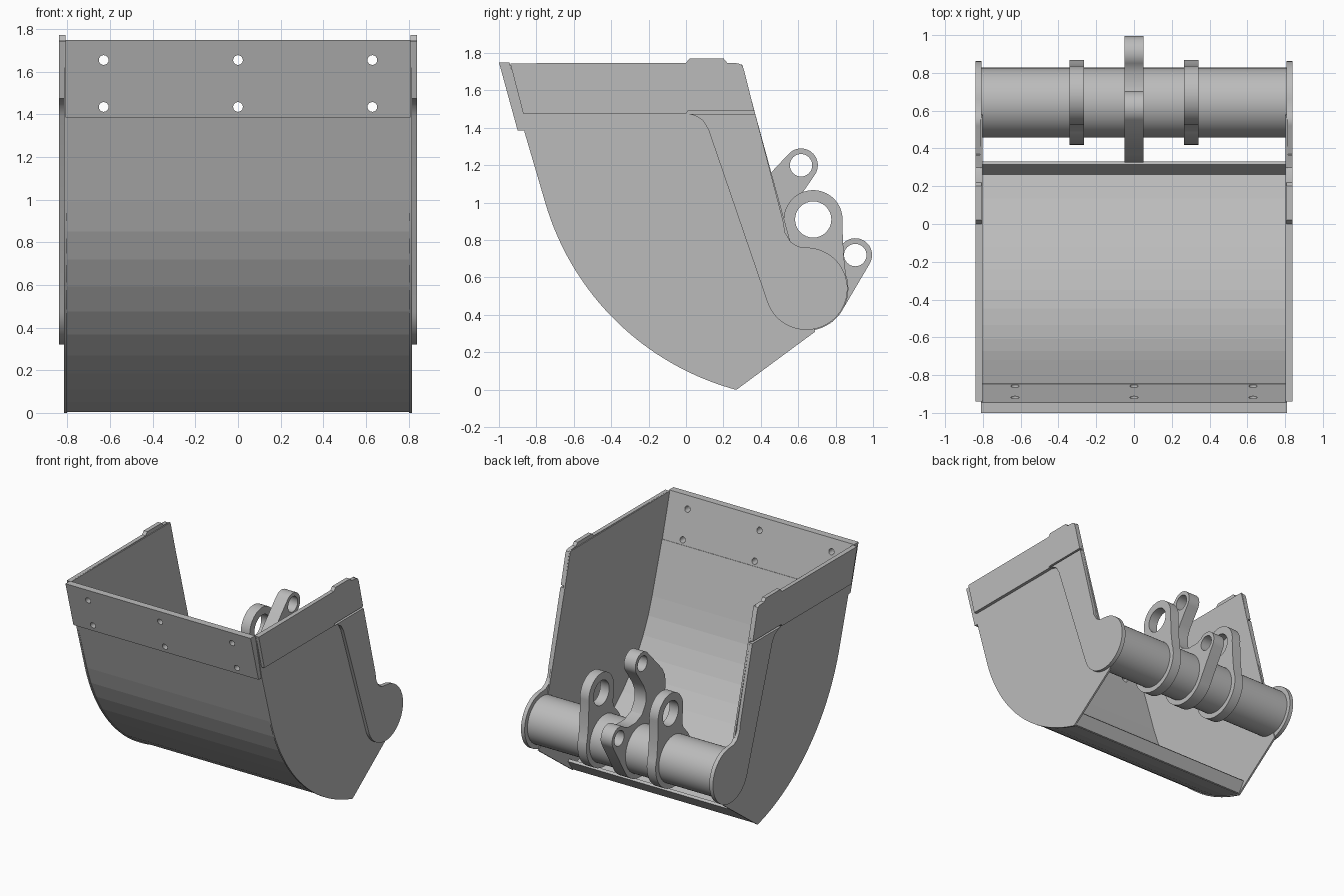
import bpy, bmesh, math
from mathutils import Matrix

old = bpy.data.objects.get("Cube")
if old:
    bpy.data.objects.remove(old, do_unlink=True)

steel = bpy.data.materials.new("grey steel")
steel.use_nodes = True
GREY = (0.5, 0.5, 0.5, 1)
steel.diffuse_color = GREY
steel.node_tree.nodes["Principled BSDF"].inputs["Base Color"].default_value = GREY


def arc(cy, cz, r, start, end, n=24):
    """Points on an arc, angles in degrees."""
    angles = [math.radians(start + (end - start) * i / n) for i in range(n + 1)]
    return [(cy + r * math.cos(a), cz + r * math.sin(a)) for a in angles]


def circle(cy, cz, r, n=32):
    return arc(cy, cz, r, 0, 360, n)[:-1]


def side_frame(x):
    """Profile drawn in (y, z), thickness along x."""
    return Matrix(((0, 0, 1, x), (1, 0, 0, 0), (0, 1, 0, 0), (0, 0, 0, 1)))


def plate(name, loops, thickness, frame, smooth=True):
    """Extrude an outline (first loop) with holes (other loops)."""
    curve = bpy.data.curves.new(name, 'CURVE')
    curve.dimensions = '2D'
    curve.fill_mode = 'BOTH'
    curve.extrude = thickness / 2
    for loop in loops:
        spline = curve.splines.new('POLY')
        spline.points.add(len(loop) - 1)
        for point, (u, v) in zip(spline.points, loop):
            point.co = (u, v, 0, 1)
        spline.use_cyclic_u = True
        spline.use_smooth = False
    temp = bpy.data.objects.new(name + " outline", curve)
    bpy.context.collection.objects.link(temp)
    graph = bpy.context.evaluated_depsgraph_get()
    mesh = bpy.data.meshes.new_from_object(temp.evaluated_get(graph))
    bpy.data.objects.remove(temp, do_unlink=True)
    bpy.data.curves.remove(curve)
    mesh.transform(frame)
    bm = bmesh.new()
    bm.from_mesh(mesh)
    bmesh.ops.remove_doubles(bm, verts=bm.verts, dist=0.0005)
    bmesh.ops.recalc_face_normals(bm, faces=bm.faces)
    bm.to_mesh(mesh)
    bm.free()
    mesh.materials.clear()
    mesh.materials.append(steel)
    mesh.name = name
    obj = bpy.data.objects.new(name, mesh)
    bpy.context.collection.objects.link(obj)
    if smooth:
        bpy.ops.object.select_all(action='DESELECT')
        obj.select_set(True)
        bpy.context.view_layer.objects.active = obj
        bpy.ops.object.shade_smooth_by_angle(angle=math.radians(30))
    return obj


# Curved bucket shell: straight upper run, then a faceted arc
CY, CZ, R = 0.649, 1.409, 1.455
outer = [(-0.87, 1.40)] + arc(CY, CZ, R, 196.7, 254.8, 10)
inner = [(-0.845, 1.40)] + arc(CY, CZ, R - 0.025, 196.7, 254.8, 10)
plate("bucket_shell", [outer + inner[::-1]], 1.61, side_frame(0), smooth=False)

# Upturned strip along the lower edge
lower_lip = [(0.245, 0.012), (0.275, 0.008), (0.33, 0.09), (0.315, 0.105)]
plate("lower_lip", [lower_lip], 1.61, side_frame(0), smooth=False)

# Leaning cutting plate with bolt holes
W, Z0, Z1 = 0.81, 1.385, 1.75
holes = [circle(x, z, 0.023, 16) for x in (-0.63, 0, 0.63) for z in (1.435, 1.655)]
lean = -0.1 / (Z1 - Z0)
lean_frame = Matrix(((1, 0, 0, 0), (0, lean, -1, -0.872 - lean * Z0),
                     (0, 1, 0, 0), (0, 0, 0, 1)))
plate("cutting_plate", [[(-W, Z0), (W, Z0), (W, Z1), (-W, Z1)]] + holes, 0.056, lean_frame)

# Side sheets, upper side cutters and pivot ears, mirrored
sheet = ([(-0.94, 1.745), (-0.87, 1.40)] + arc(CY, CZ, 1.46, 196.7, 254.8, 40)
         + [(0.27, 0), (0.69, 0.31), (0.37, 1.475), (0.30, 1.74)])
cutter = [(-0.94, 1.745), (-0.87, 1.475), (0, 1.475), (0.01, 1.49), (0.365, 1.49),
          (0.31, 1.71), (0.30, 1.735), (0.28, 1.745), (0.22, 1.748),
          (0.20, 1.772), (0.02, 1.772), (0, 1.748)]
PY, PZ = 0.643, 0.54
ear = ([(0.01, 1.475), (0.05, 1.465), (0.09, 1.44), (0.12, 1.39)]
       + arc(PY, PZ, 0.22, 197, 445, 40)
       + [(0.60, 0.765), (0.56, 0.79), (0.53, 0.84), (0.52, 0.9), (0.37, 1.475)])
for side, s in (("left", 1), ("right", -1)):
    plate(side + "_side_sheet", [sheet], 0.014, side_frame(s * 0.808))
    plate(side + "_side_cutter", [cutter], 0.032, side_frame(s * 0.824))
    plate(side + "_pivot_ear", [ear], 0.032, side_frame(s * 0.824))

# Cross tube between the ears
plate("cross_tube", [circle(PY, PZ, 0.185, 48)], 1.63, side_frame(0))

# Pair of hinge brackets clamped round the tube
HY, HZ = 0.68, 0.91
bracket = (arc(HY, HZ, 0.157, -8, 195, 28)
           + [(0.53, 0.83), (0.535, 0.78), (0.52, 0.74)]
           + arc(PY, PZ, 0.225, 135, 380, 36) + [(0.843, 0.72)])
for side, s in (("left", 1), ("right", -1)):
    plate(side + "_hinge_bracket", [bracket, circle(HY, HZ, 0.097)], 0.078, side_frame(s * 0.303))

# Central two-eyed lever
lever = (arc(0.615, 1.2, 0.09, -35, 135, 20)
         + [(0.37, 1.07), (0.335, 1.01), (0.325, 0.94), (0.335, 0.86), (0.40, 0.62)]
         + arc(PY, PZ, 0.225, 180, 325, 24)
         + arc(0.905, 0.72, 0.09, -32, 135, 20)
         + [(0.80, 0.765), (0.70, 0.765), (0.62, 0.80), (0.575, 0.87), (0.57, 0.95), (0.60, 1.02)])
eyes = [circle(0.615, 1.2, 0.06), circle(0.905, 0.72, 0.06)]
plate("centre_lever", [lever] + eyes, 0.10, side_frame(0))
